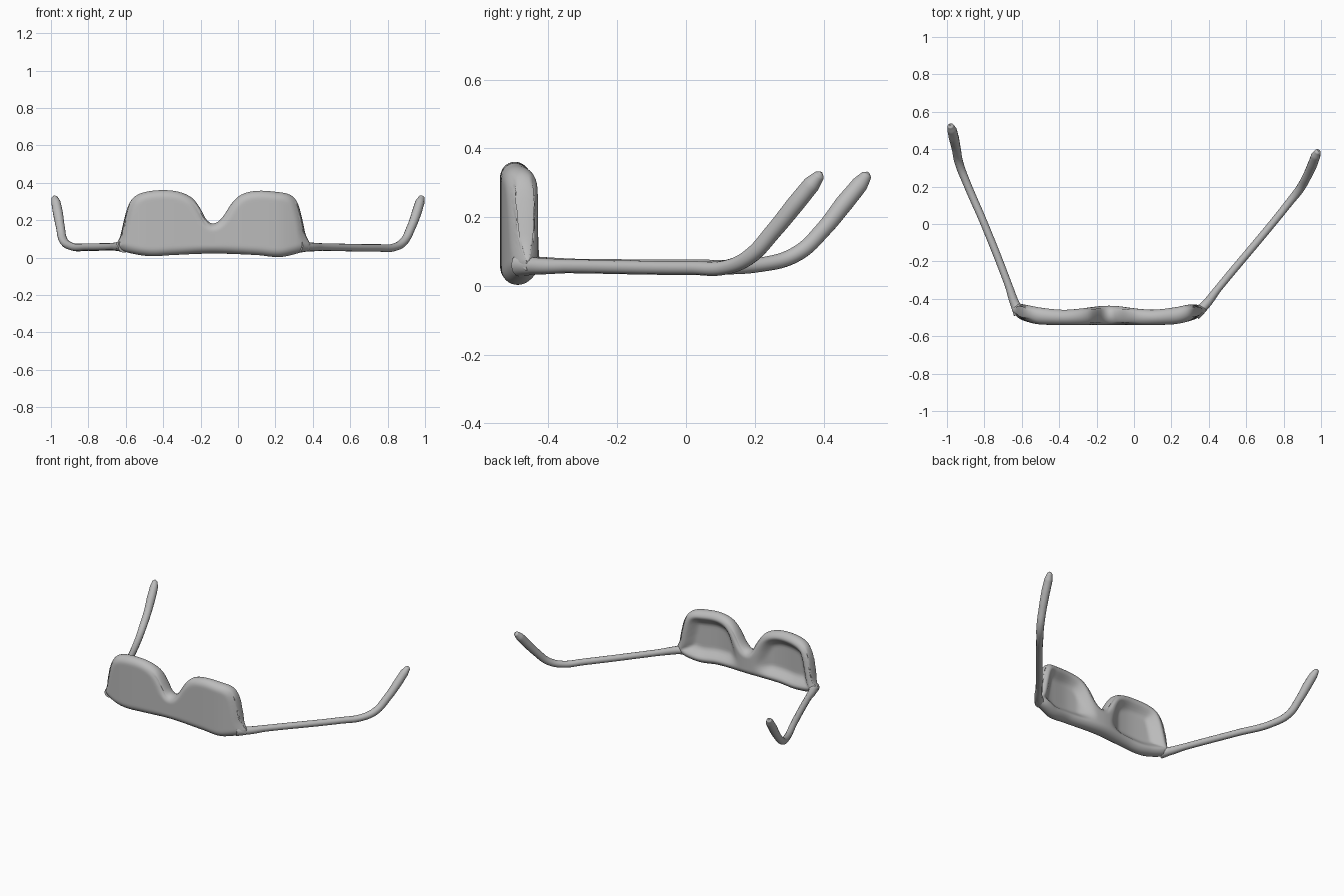
import bpy, bmesh, math

if "Cube" in bpy.data.objects:
    bpy.data.objects.remove(bpy.data.objects["Cube"])

grey = bpy.data.materials.new("plain grey")
grey.diffuse_color = (0.5, 0.5, 0.5, 1)
grey.use_nodes = True
grey.node_tree.nodes["Principled BSDF"].inputs["Base Color"].default_value = grey.diffuse_color


def curve(points, x):
    """Smooth interpolation through (x, value) points."""
    n = len(points)
    x = min(max(x, points[0][0]), points[-1][0])
    i = 0
    while i < n - 2 and x > points[i + 1][0]:
        i += 1

    def slope(k):
        a, b = points[max(k - 1, 0)], points[min(k + 1, n - 1)]
        return (b[1] - a[1]) / (b[0] - a[0])

    (x0, v0), (x1, v1) = points[i], points[i + 1]
    h = x1 - x0
    t = (x - x0) / h
    return ((2*t**3 - 3*t**2 + 1) * v0 + (t**3 - 2*t**2 + t) * h * slope(i)
            + (3*t**2 - 2*t**3) * v1 + (t**3 - t**2) * h * slope(i + 1))


# Lens front: upper and lower outline, and how the front and back faces bow
TOP = [(-.65, .075), (-.63, .115), (-.61, .20), (-.59, .27), (-.56, .32), (-.50, .35),
       (-.40, .361), (-.31, .35), (-.24, .315), (-.20, .26), (-.17, .205), (-.14, .183),
       (-.11, .19), (-.08, .22), (-.03, .295), (.02, .338), (.10, .357), (.20, .352),
       (.28, .335), (.32, .29), (.345, .20), (.36, .13), (.385, .075)]
BOTTOM = [(-.65, .05), (-.58, .025), (-.47, .008), (-.35, .014), (-.135, .022),
          (.10, .014), (.22, .003), (.30, .018), (.385, .045)]
FRONT = [(-.65, -.485), (-.60, -.513), (-.50, -.537), (-.135, -.54), (.20, -.537),
         (.31, -.515), (.385, -.48)]
BACK = [(-.65, -.43), (-.61, -.425), (-.50, -.445), (-.36, -.456), (-.135, -.437),
        (.09, -.456), (.22, -.443), (.31, -.428), (.385, -.44)]


def smoothstep(t):
    t = min(max(t, 0), 1)
    return t * t * (3 - 2 * t)


def build_front(nx=110, nz=32):
    x0, x1 = -.65, .385
    xs = [x0 + (x1 - x0) * (.5 - .5 * math.cos(math.pi * i / nx)) * 1.0 for i in range(nx + 1)]
    outline = [(x, curve(c, x)) for c in (TOP, BOTTOM) for x in xs]
    zs = [i / 8 for i in range(9)]
    for x in (x0, x1):
        a, b = curve(BOTTOM, x), curve(TOP, x)
        outline += [(x, a + (b - a) * t) for t in zs]
    bm = bmesh.new()
    grid = []
    for x in xs:
        zb, zt = curve(BOTTOM, x), curve(TOP, x)
        col = []
        for j in range(nz + 1):
            v = .5 - .5 * math.cos(math.pi * j / nz)
            z = zb + (zt - zb) * v
            d = 0 if j in (0, nz) else min(math.hypot(x - p, z - q) for p, q in outline)
            # rounded rim, then a shallow hollow behind each lens
            r = 1 - min(d / .045, 1)
            full = math.sqrt(max(0, 1 - r * r))
            yf, yb = curve(FRONT, x), curve(BACK, x)
            mid = (yf + yb) / 2
            away = smoothstep((abs(x + .135) - .05) / .12)
            hollow = .045 * smoothstep((d - .03) / .07) * away
            f = bm.verts.new((x, mid + (yf - mid) * full, z))
            b = f if j in (0, nz) else bm.verts.new((x, mid + (yb - mid) * full - hollow, z))
            col.append((f, b))
        grid.append(col)
    for i in range(nx):
        for j in range(nz):
            for s in (0, 1):
                q = [grid[i][j][s], grid[i + 1][j][s], grid[i + 1][j + 1][s], grid[i][j + 1][s]]
                bm.faces.new(q if s == 0 else q[::-1])
    # close both ends
    for i in (0, nx):
        for j in range(nz):
            q = [grid[i][j][0], grid[i][j + 1][0], grid[i][j + 1][1], grid[i][j][1]]
            q = list(dict.fromkeys(q))
            bm.faces.new(q)
    bmesh.ops.remove_doubles(bm, verts=bm.verts, dist=.0002)
    bmesh.ops.recalc_face_normals(bm, faces=bm.faces)
    me = bpy.data.meshes.new("lens_front")
    bm.to_mesh(me)
    bm.free()
    ob = bpy.data.objects.new("lens_front", me)
    bpy.context.collection.objects.link(ob)
    return ob


def build_arm(name, path):
    """Tapered round tube through (x, y, z, radius) points."""
    cu = bpy.data.curves.new(name, 'CURVE')
    cu.dimensions = '3D'
    cu.bevel_depth = 1
    cu.bevel_resolution = 4
    cu.resolution_u = 8
    cu.use_fill_caps = True
    sp = cu.splines.new('BEZIER')
    sp.bezier_points.add(len(path) - 1)
    for p, (x, y, z, r) in zip(sp.bezier_points, path):
        p.co = (x, y, z)
        p.radius = r
        p.handle_left_type = p.handle_right_type = 'AUTO'
    ob = bpy.data.objects.new(name, cu)
    bpy.context.collection.objects.link(ob)
    bpy.ops.object.select_all(action='DESELECT')
    ob.select_set(True)
    bpy.context.view_layer.objects.active = ob
    bpy.ops.object.convert(target='MESH')
    return bpy.context.view_layer.objects.active


parts = [
    build_front(),
    # arms flare at the hinge and bend up into a thicker ear hook
    build_arm("right_arm", [
        (.325, -.480, .062, .036), (.37, -.445, .058, .025), (.45, -.345, .057, .020),
        (.75, .015, .052, .020), (.83, .115, .054, .021), (.885, .185, .085, .023),
        (.925, .255, .160, .024), (.955, .320, .240, .026), (.972, .365, .295, .025),
        (.982, .388, .322, .016), (.985, .394, .330, .004)]),
    build_arm("left_arm", [
        (-.61, -.475, .062, .036), (-.635, -.43, .060, .025), (-.67, -.33, .059, .020),
        (-.80, .00, .057, .020), (-.895, .220, .062, .021), (-.935, .325, .095, .023),
        (-.950, .400, .165, .024), (-.963, .460, .240, .027), (-.974, .505, .295, .025),
        (-.981, .525, .322, .016), (-.983, .530, .330, .004)]),
]
for ob in parts:
    ob.data.materials.clear()
    ob.data.materials.append(grey)
    bpy.ops.object.select_all(action='DESELECT')
    ob.select_set(True)
    bpy.context.view_layer.objects.active = ob
    bpy.ops.object.shade_smooth_by_angle(angle=math.radians(60))
